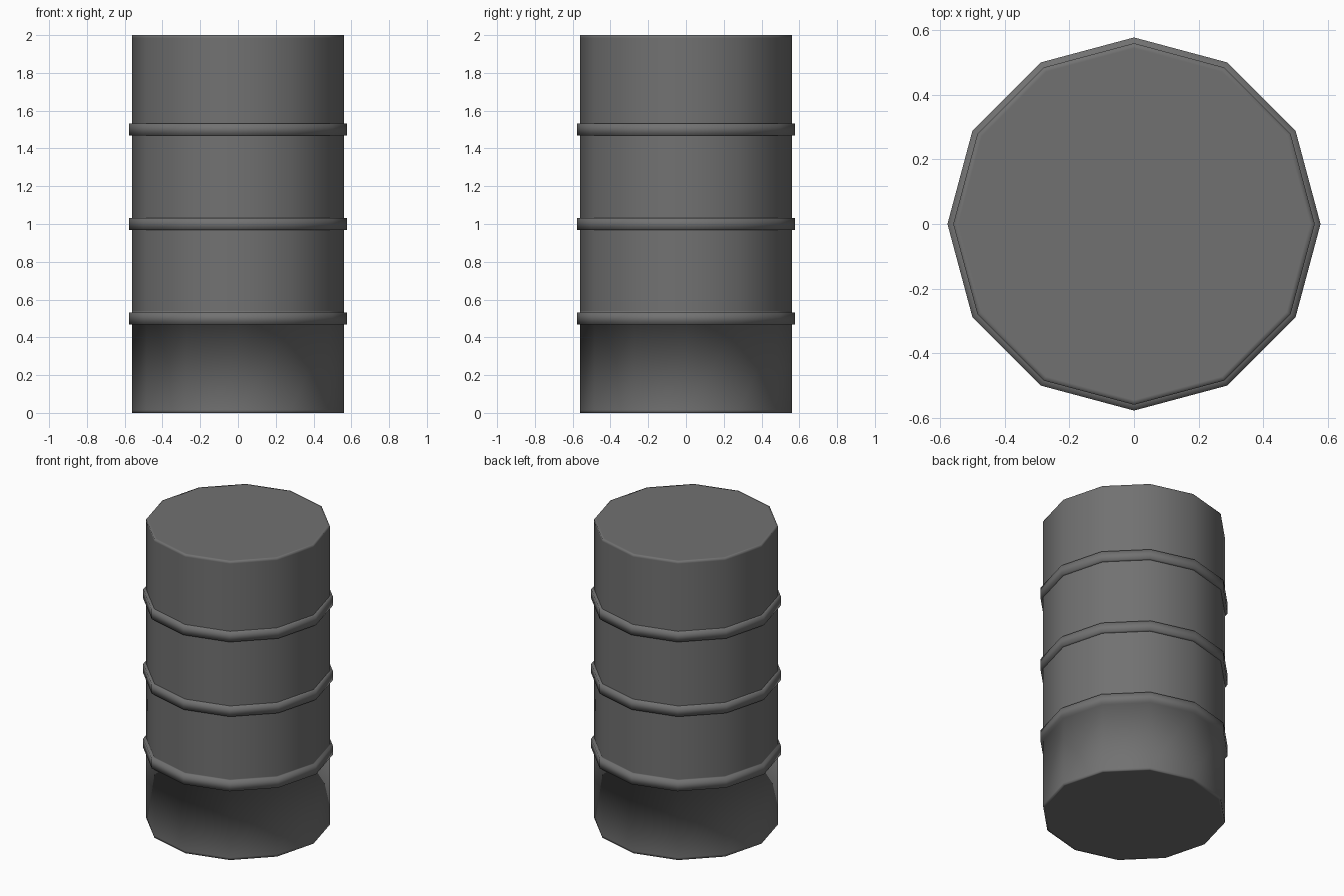
import bpy, bmesh
from math import radians, cos, sin, tau

if "Cube" in bpy.data.objects:
    bpy.data.objects.remove(bpy.data.objects["Cube"])

SIDES = 12
steel = bpy.data.materials.new("dark_grey")
steel.diffuse_color = (0.167, 0.167, 0.167, 1)
steel.use_nodes = True
steel.node_tree.nodes["Principled BSDF"].inputs["Base Color"].default_value = steel.diffuse_color


def revolve(name, profile, closed, angle):
    """Turn an (r, z) profile around z; open profiles get end caps."""
    bm = bmesh.new()
    rings = [[bm.verts.new((r * cos(tau * i / SIDES), r * sin(tau * i / SIDES), z))
              for i in range(SIDES)] for r, z in profile]
    pairs = list(zip(rings, rings[1:]))
    if closed:
        pairs.append((rings[-1], rings[0]))
    for low, high in pairs:
        for i in range(SIDES):
            j = (i + 1) % SIDES
            bm.faces.new((low[i], low[j], high[j], high[i]))
    if not closed:
        bm.faces.new(rings[0][::-1])
        bm.faces.new(rings[-1])
    bmesh.ops.recalc_face_normals(bm, faces=bm.faces)
    mesh = bpy.data.meshes.new(name)
    bm.to_mesh(mesh)
    bm.free()
    mesh.materials.append(steel)
    obj = bpy.data.objects.new(name, mesh)
    bpy.context.collection.objects.link(obj)
    bpy.ops.object.select_all(action='DESELECT')
    obj.select_set(True)
    bpy.context.view_layer.objects.active = obj
    bpy.ops.object.shade_smooth_by_angle(angle=radians(angle))
    return obj


# Drum body with the lower hoop blended into it; tight loops keep the rims crisp
R, H, E = 0.56, 0.578, 0.015
revolve("drum_body", [(R - E, 0), (R, 0), (R, E),
                      (R, 0.467), (H, 0.469), (H, 0.531), (R, 0.533), (R, 0.54),
                      (R, 2 - E), (R, 2), (R - E, 2)], False, 120)

# Two upper hoops, shaded so they look rounded
for label, z in (("middle", 1.0), ("upper", 1.5)):
    revolve(label + "_hoop",
            [(0.555, z - 0.033), (H, z - 0.031),
             (H, z + 0.031), (0.555, z + 0.033)], True, 95)
